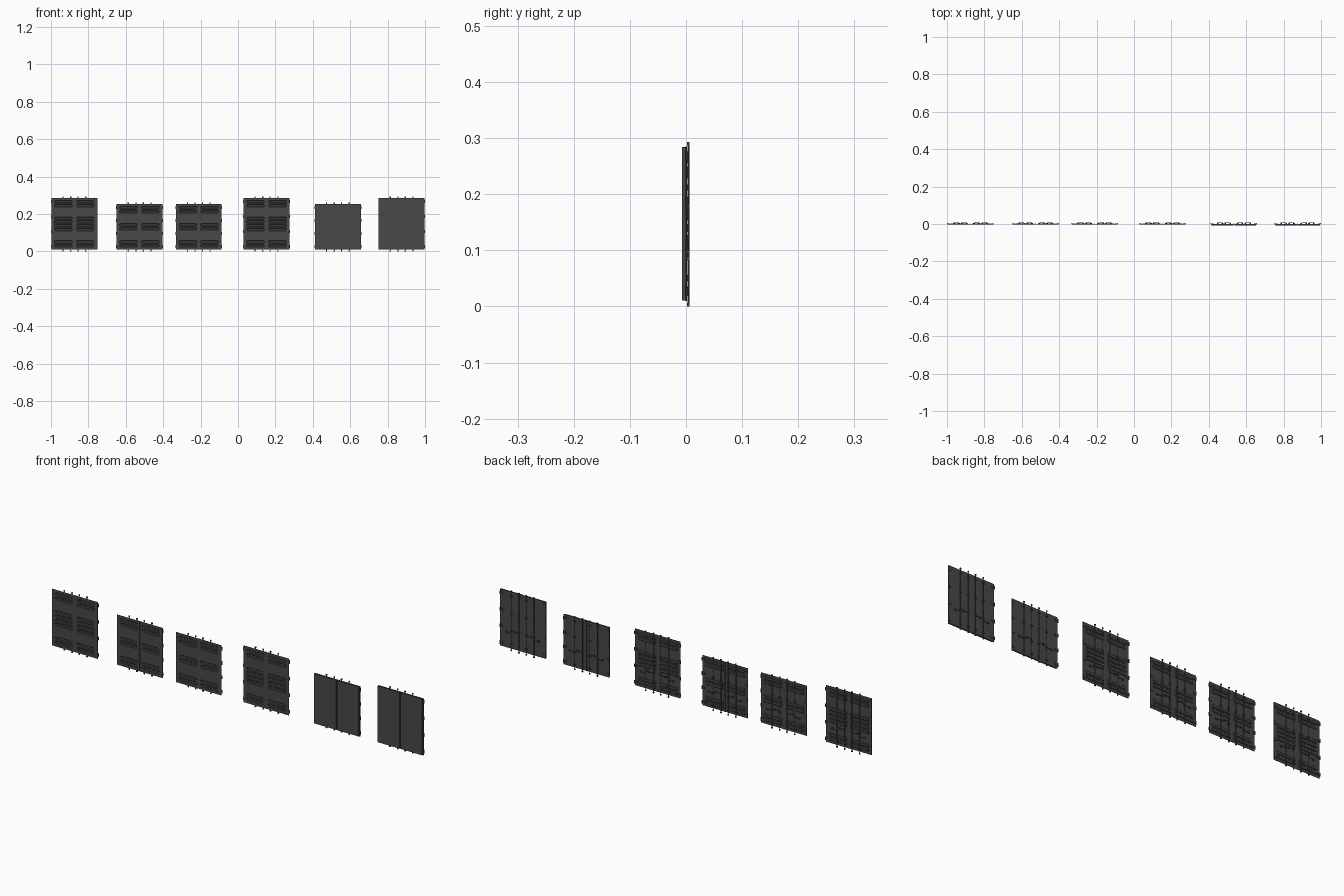
import bpy, bmesh, math
from mathutils import Matrix, Vector

if "Cube" in bpy.data.objects:
    bpy.data.objects.remove(bpy.data.objects["Cube"])

mat = bpy.data.materials.new("dark_grey_steel")
mat.diffuse_color = (0.065, 0.065, 0.065, 1)
mat.use_nodes = True
mat.node_tree.nodes["Principled BSDF"].inputs["Base Color"].default_value = mat.diffuse_color

Z0, HALF, GAP = 0.010, 0.1225, 0.0008


def finish(bm, name):
    bmesh.ops.recalc_face_normals(bm, faces=bm.faces)
    me = bpy.data.meshes.new(name)
    bm.to_mesh(me)
    bm.free()
    ob = bpy.data.objects.new(name, me)
    bpy.context.collection.objects.link(ob)
    me.materials.append(mat)
    return ob


def box(bm, x0, x1, y0, y1, z0, z1):
    m = Matrix.Translation(((x0 + x1) / 2, (y0 + y1) / 2, (z0 + z1) / 2)) @ \
        Matrix.Diagonal((abs(x1 - x0), y1 - y0, z1 - z0, 1))
    bmesh.ops.create_cube(bm, size=1, matrix=m)


def rod(bm, a, b, r):
    a, b = Vector(a), Vector(b)
    d = b - a
    m = Matrix.Translation((a + b) / 2) @ d.to_track_quat('Z', 'Y').to_matrix().to_4x4()
    bmesh.ops.create_cone(bm, cap_ends=True, segments=8, radius1=r, radius2=r,
                          depth=d.length, matrix=m)


def pressed_leaf(name, cx, side, z1, grooves):
    """Thin sheet leaf with pressed horizontal grooves."""
    w, s, h, d = 0.016, 0.003, 0.0045, 0.003
    xs = [(GAP, 0), (0.010, 0), (0.010 + s, 1), (HALF - w - s, 1), (HALF - w, 0), (HALF, 0)]
    zs = [(Z0, 0)]
    for g in grooves:
        zs += [(g - h - s, 0), (g - h, 1), (g + h, 1), (g + h + s, 0)]
    zs.append((z1, 0))
    bm = bmesh.new()
    rows = [[bm.verts.new((cx + side * x, -0.001 + d * a * b, z)) for x, a in xs] for z, b in zs]
    for r0, r1 in zip(rows, rows[1:]):
        for i in range(len(xs) - 1):
            bm.faces.new((r0[i], r0[i + 1], r1[i + 1], r1[i]))
    ob = finish(bm, name)
    mod = ob.modifiers.new("thickness", 'SOLIDIFY')
    mod.thickness, mod.offset = 0.0015, 0


def plain_leaf(name, cx, side, z1):
    """Thick insulated leaf with a slim gasket step around it."""
    bm = bmesh.new()
    box(bm, cx + side * GAP, cx + side * HALF, -0.002, 0.001, Z0, z1)
    box(bm, cx + side * 0.002, cx + side * (HALF - 0.003), -0.007, -0.002, Z0 + 0.001, z1 - 0.001)
    finish(bm, name)


def fittings(tag, cx, z1):
    rods, handles, hinges = bmesh.new(), bmesh.new(), bmesh.new()
    n = 4
    for side in (-1, 1):
        for off in (0.0195, 0.0610):
            x = cx + side * off
            # locking rod with end cams and guide brackets
            rod(rods, (x, 0.0042, 0.002), (x, 0.0042, z1 + 0.006), 0.0017)
            for z in (0.003, z1 + 0.005):
                box(rods, x - 0.003, x + 0.003, 0.002, 0.0065, z - 0.003, z + 0.003)
            for f in (0.07, 0.32, 0.62, 0.93):
                z = Z0 + (z1 - Z0) * f
                box(rods, x - 0.0045, x + 0.0045, 0.001, 0.0065, z - 0.003, z + 0.003)
            # handle lever and its catch
            zh = 0.095 if off < 0.04 else 0.085
            rod(handles, (x, 0.0055, zh), (x + side * 0.030, 0.0055, zh), 0.0012)
            xc = x + side * 0.026
            box(handles, xc - 0.004, xc + 0.004, 0.001, 0.0065, zh - 0.003, zh + 0.004)
        # edge hinges
        for i in range(n):
            z = Z0 + 0.017 + (z1 - Z0 - 0.034) * i / (n - 1)
            xe = cx + side * 0.1225
            box(hinges, cx + side * 0.108, xe, 0.0005, 0.003, z - 0.005, z + 0.005)
            rod(hinges, (xe, 0.002, z - 0.008), (xe, 0.002, z + 0.008), 0.0025)
    # centre overlap seal
    box(rods, cx - 0.002, cx + 0.002, 0.0005, 0.002, Z0, z1)
    finish(rods, tag + "_lock_rods")
    finish(handles, tag + "_handles")
    finish(hinges, tag + "_hinges")


TALL, SHORT = 0.285, 0.253
tall_grooves = (0.030, 0.051, 0.118, 0.138, 0.158, 0.178, 0.244, 0.265)
short_grooves = (0.030, 0.051, 0.122, 0.142, 0.212, 0.233)

doors = [(-0.875, TALL, tall_grooves), (-0.526, SHORT, short_grooves),
         (-0.210, SHORT, short_grooves), (0.152, TALL, tall_grooves),
         (0.534, SHORT, None), (0.875, TALL, None)]

for k, (cx, top, grooves) in enumerate(doors, 1):
    tag = f"door_pair_{k}"
    for side, lab in ((-1, "left"), (1, "right")):
        if grooves:
            pressed_leaf(f"{tag}_{lab}_leaf", cx, side, top, grooves)
        else:
            plain_leaf(f"{tag}_{lab}_leaf", cx, side, top)
    fittings(tag, cx, top)
